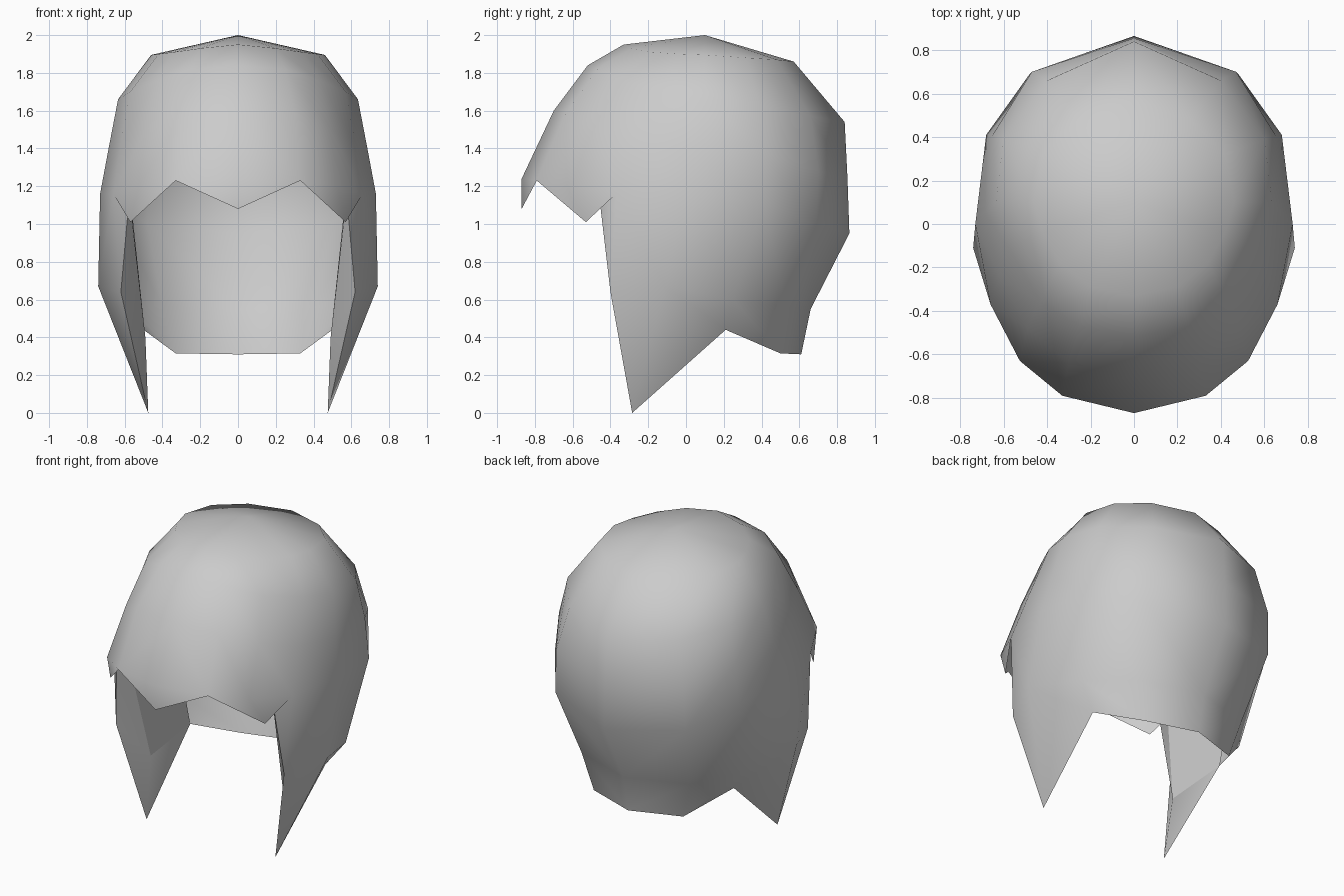
import bpy, bmesh

cube = bpy.data.objects.get("Cube")
if cube:
    bpy.data.objects.remove(cube, do_unlink=True)

grey = bpy.data.materials.new("light_grey")
grey.use_nodes = True
grey.diffuse_color = (0.6, 0.6, 0.6, 1)
grey.node_tree.nodes["Principled BSDF"].inputs["Base Color"].default_value = (0.6, 0.6, 0.6, 1)


def half_sheet(name, points, faces):
    """Smooth sheet of named points on the +x side, mirrored across x = 0."""
    bm = bmesh.new()
    verts = {key: bm.verts.new(co) for key, co in points.items()}
    for face in faces:
        bm.faces.new([verts[key] for key in face])
    for f in bm.faces:
        f.smooth = True
    mesh = bpy.data.meshes.new(name)
    bm.to_mesh(mesh)
    bm.free()
    mesh.materials.append(grey)
    obj = bpy.data.objects.new(name, mesh)
    bpy.context.collection.objects.link(obj)
    mirror = obj.modifiers.new("mirror", 'MIRROR')
    mirror.use_clip = True
    return obj


# Rings around the crown, each running from front centre to back centre
rings = [
    [(0, -.33, 1.95), (.2, -.29, 1.93), (.34, -.18, 1.91), (.42, -.04, 1.9),
     (.46, .1, 1.895), (.42, .32, 1.88), (.26, .48, 1.87), (0, .57, 1.86)],
    [(0, -.52, 1.84), (.25, -.47, 1.82), (.43, -.36, 1.76), (.57, -.12, 1.7),
     (.635, .1, 1.66), (.6, .39, 1.62), (.4, .66, 1.57), (0, .84, 1.54)],
    [(0, -.7, 1.6), (.3, -.64, 1.58), (.49, -.48, 1.5), (.62, -.24, 1.43),
     (.685, .05, 1.4), (.65, .41, 1.38), (.47, .7, 1.28), (0, .855, 1.24)],
    [(0, -.87, 1.24), (.33, -.79, 1.23), (.525, -.63, 1.2), (.66, -.37, 1.16),
     (.73, 0, 1.16), (.68, .41, 1.12), (.48, .69, 1.0), (0, .865, .95)],
]
# Lower rings from the side to the back centre
lower = [
    [(.74, -.11, .67), (.62, .25, .6), (.4, .53, .56), (0, .66, .55)],
    [(.475, -.285, 0), (.5, .21, .44), (.33, .5, .315), (0, .61, .31)],
]
points = {"apex": (0, .1, 2.0), "fringe_mid": (0, -.87, 1.08), "fringe_tip": (.57, -.53, 1.01),
          "edge_top": (.575, -.46, 1.15), "edge_mid": (.62, -.4, .64)}
for r, ring in enumerate(rings):
    for c, co in enumerate(ring):
        points[r, c] = co
for r, ring in enumerate(lower, 4):
    for c, co in enumerate(ring, 4):
        points[r, c] = co

# Crown, sides and back
faces = [("apex", (0, c), (0, c + 1)) for c in range(7)]
for r in range(5):
    for c in range(0 if r < 3 else 4, 7):
        faces.append(((r, c), (r + 1, c), (r + 1, c + 1), (r, c + 1)))
# Pointed fringe and front of the side locks
faces += [((3, 0), "fringe_mid", (3, 1)),
          ((3, 1), "fringe_tip", (3, 2)),
          ((3, 2), "fringe_tip", (3, 3)),
          ((3, 3), "edge_mid", (4, 4), (3, 4)),
          ((3, 3), "edge_top", "edge_mid"),
          ("edge_mid", (5, 4), (4, 4))]
half_sheet("hair_shell", points, faces)

# Thickness of the side locks: turned-in front edge, underside and inner wall
lock = {"edge_top": (.575, -.46, 1.15), "edge_mid": (.62, -.4, .64), "tip": (.475, -.285, 0),
        "inner_top": (.57, -.37, 1.15), "inner_low": (.49, -.22, .395), "notch": (.5, .21, .44)}
half_sheet("side_lock_lip", lock,
           [("edge_top", "inner_top", "inner_low", "edge_mid"),
            ("edge_mid", "inner_low", "tip"),
            ("tip", "inner_low", "notch")])
wall = {"inner_top": (.57, -.37, 1.15), "inner_low": (.49, -.22, .395),
        "notch": (.5, .21, .44), "wall_top": (.64, .2, 1.15)}
half_sheet("side_lock_lining", wall,
           [("inner_top", "wall_top", "notch", "inner_low")])
